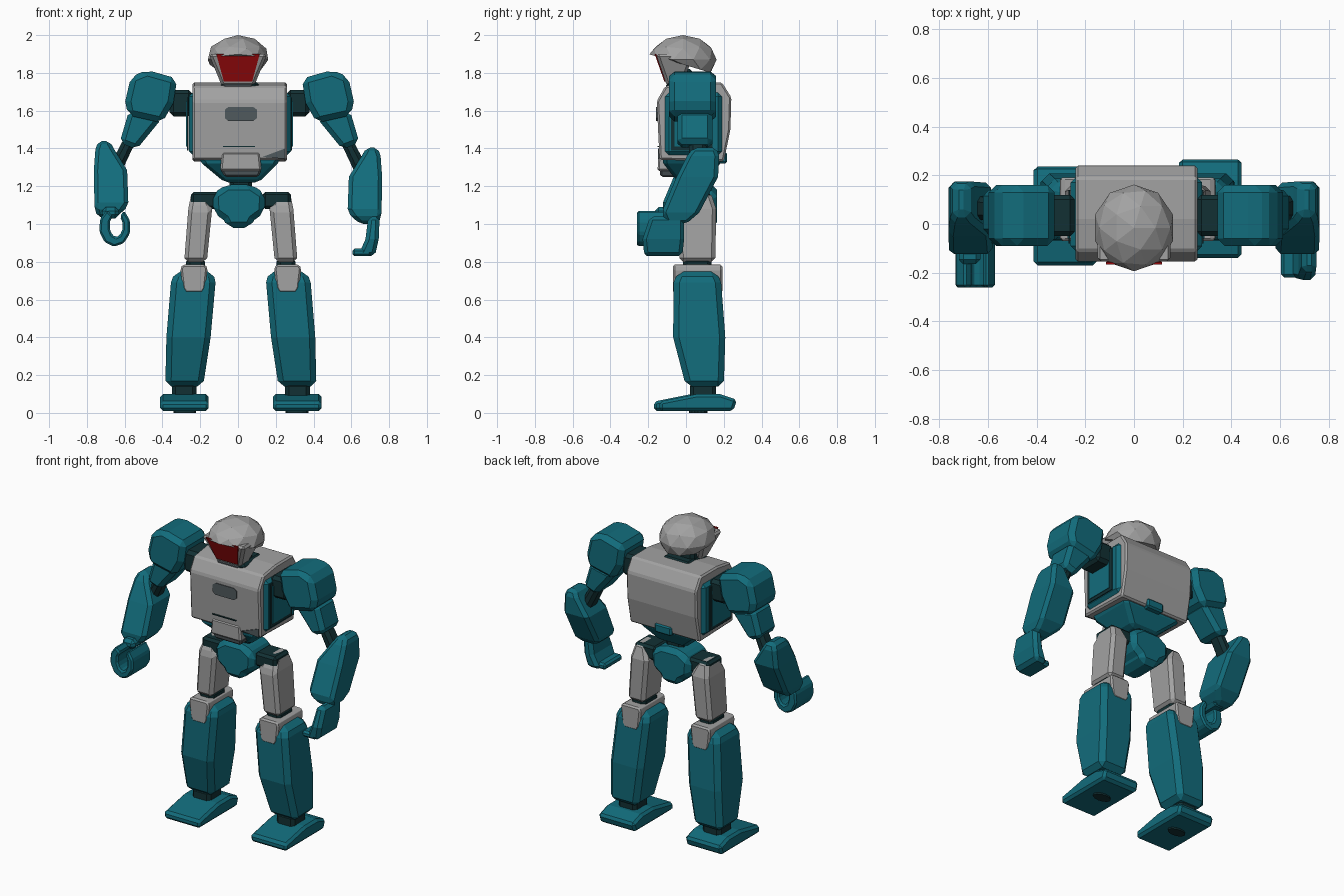
import bpy, bmesh, math
from mathutils import Vector

cube = bpy.data.objects.get("Cube")
if cube:
    bpy.data.objects.remove(cube, do_unlink=True)


def material(name, red, green, blue):
    mat = bpy.data.materials.new(name)
    mat.use_nodes = True
    mat.diffuse_color = (red, green, blue, 1)
    shader = mat.node_tree.nodes["Principled BSDF"]
    shader.inputs["Base Color"].default_value = mat.diffuse_color
    return mat


TEAL = material("teal armour", .006, .15, .2)
GREY = material("light grey armour", .36, .36, .36)
DARK = material("dark joints", .006, .03, .034)
RED = material("red visor", .33, .003, .004)
SLATE = material("slate panels", .08, .1, .11)
ORIGIN = Vector((0, 0, 0))


def finish(name, bm, mat, bevel):
    """Turn a bmesh into an object with chamfered corners."""
    bmesh.ops.recalc_face_normals(bm, faces=bm.faces)
    mesh = bpy.data.meshes.new(name)
    bm.to_mesh(mesh)
    bm.free()
    mesh.materials.append(mat)
    part = bpy.data.objects.new(name, mesh)
    bpy.context.collection.objects.link(part)
    if bevel:
        chamfer = part.modifiers.new("chamfer", 'BEVEL')
        chamfer.width = bevel
        chamfer.segments = 1
        chamfer.limit_method = 'ANGLE'


def skin(name, mat, rings, bevel, side, shift):
    """Close a tube through rings of points, mirrored by side and moved by shift."""
    bm = bmesh.new()
    loops = [[bm.verts.new(Vector((side * x, y, z)) + shift) for x, y, z in ring]
             for ring in rings]
    for low, high in zip(loops, loops[1:]):
        for i in range(len(low)):
            bm.faces.new((low[i - 1], low[i], high[i], high[i - 1]))
    bm.faces.new(loops[0])
    bm.faces.new(loops[-1])
    finish(name, bm, mat, bevel)


def prism(name, mat, axis, span, outline, bevel=.01, side=1, shift=ORIGIN):
    """Extrude an outline across the span of one axis."""
    place = {'x': lambda u, v, w: (w, u, v),
             'y': lambda u, v, w: (u, w, v),
             'z': lambda u, v, w: (u, v, w)}[axis]
    rings = [[place(u, v, w) for u, v in outline] for w in span]
    skin(name, mat, rings, bevel, side, shift)


def loft(name, mat, *sections, bevel=.02, side=1, shift=ORIGIN):
    """Stack level rectangles given as x, y, z, half width, half depth."""
    corners = ((-1, -1), (1, -1), (1, 1), (-1, 1))
    rings = [[(x + i * w, y + j * d, z) for i, j in corners] for x, y, z, w, d in sections]
    skin(name, mat, rings, bevel, side, shift)


def block(name, mat, centre, half, **options):
    """Chamfered box from its centre and half sizes."""
    (x, y, z), (w, d, h) = centre, half
    loft(name, mat, (x, y, z - h, w, d), (x, y, z + h, w, d), **options)


def arc(x, y, width, height, start, end, steps):
    """Points along part of an ellipse, angles in degrees."""
    angles = [math.radians(start + (end - start) * i / steps) for i in range(steps + 1)]
    return [(x + width * math.cos(a), y + height * math.sin(a)) for a in angles]


def mirrored(half, centre):
    """Complete a symmetric outline from its right half."""
    return ([(centre + u, v) for u, v in half]
            + [(centre - u, v) for u, v in reversed(half)])


# Torso: grey shell wrapped over a wider teal core
shell_profile = [(-.14, 1.34), (-.155, 1.65), (-.11, 1.73), (.02, 1.75),
                 (.19, 1.75), (.24, 1.67), (.235, 1.5), (.2, 1.33)]
prism("chest_shell", GREY, 'x', (-.24, .26), shell_profile)
block("torso_core", TEAL, (.01, .04, 1.53), (.27, .165, .18), bevel=.035)
loft("belly", TEAL, (.01, .03, 1.38, .235, .16), (.01, .03, 1.32, .2, .15),
     (.02, .04, 1.22, .09, .08))
block("waist_joint", DARK, (.015, .05, 1.2), (.06, .06, .05))
loft("belly_tab", GREY, (.015, -.1, 1.28, .11, .05), (.015, -.1, 1.38, .1, .048), bevel=.01)
loft("belly_tab_tip", SLATE, (.02, -.09, 1.25, .09, .045), (.015, -.09, 1.29, .11, .05),
     bevel=.01)
block("back_notch", TEAL, (.015, .19, 1.35), (.06, .028, .03), bevel=.01)
badge = mirrored([(.065, 1.545), (.085, 1.56), (.085, 1.605), (.065, 1.62)], .015)
prism("chest_badge", SLATE, 'y', (-.158, -.15), badge, bevel=0)
block("chest_slot", DARK, (.005, -.147, 1.41), (.085, .004, .003), bevel=0)
prism("chest_corner_mark", SLATE, 'y', (-.148, -.139), [(.13, 1.355), (.25, 1.345), (.25, 1.4)],
      bevel=0)
block("collar", DARK, (.01, 0, 1.73), (.1, .1, .028))
block("neck", DARK, (.005, -.025, 1.76), (.08, .065, .06))

# Pelvis
pelvis_half = [(.06, .98), (.08, 1.02), (.135, 1.06), (.14, 1.16), (.065, 1.21)]
prism("pelvis", TEAL, 'y', (-.06, .165), mirrored(pelvis_half, .005), bevel=.03)

# Head: dome clipped along a slanted brim
dome = bmesh.new()
bmesh.ops.create_icosphere(dome, subdivisions=2, radius=1)
for vert in dome.verts:
    x, y, z = vert.co
    y = .178 * y - .016
    vert.co = (.168 * x, y, max(.13 * z + 1.87, 1.84 - .3 * y))
finish("helmet_dome", dome, GREY, 0)

# Tapering face with a visor plate lying on its sloped front
face_bottom, face_top = 1.73, 1.9
loft("face_guard", GREY, (0, -.06, face_bottom, .085, .04), (0, -.06, face_top, .155, .1),
     bevel=.015)
block("chin", SLATE, (0, -.06, 1.73), (.08, .045, .015), bevel=.01)
loft("visor", RED, (0, -.111, 1.755, .075, .004), (0, -.162, face_top, .115, .004), bevel=0)

for label, side in (("left", 1), ("right", -1)):
    left = side > 0
    arm = dict(side=side, shift=Vector((.008, 0, 0)))

    # Recessed side panel
    block(label + "_side_frame", DARK, (.274, .03, 1.53), (.004, .11, .14), bevel=0, **arm)
    block(label + "_side_panel", TEAL, (.278, .03, 1.53), (.004, .09, .12), bevel=0, **arm)

    # Shoulder and upper arm
    block(label + "_shoulder_joint", DARK, (.31, .035, 1.64), (.06, .085, .07), **arm)
    prism(label + "_shoulder", TEAL, 'y', (-.09, .16),
          [(.33, 1.77), (.49, 1.815), (.575, 1.78), (.605, 1.65), (.59, 1.575),
           (.41, 1.535), (.35, 1.64)], bevel=.03, **arm)
    prism(label + "_upper_arm", TEAL, 'y', (-.045, .14),
          [(.41, 1.56), (.585, 1.6), (.635, 1.43), (.545, 1.395)], bevel=.025, **arm)

    # Elbow and forward-slanting forearm
    loft(label + "_elbow", DARK, (.66, .07, 1.27, .04, .05), (.57, .06, 1.45, .035, .045),
         side=side)
    lift = Vector((0, 0, 0 if left else .035))
    loft(label + "_forearm", TEAL, (.695, -.05, 1, .05, .05), (.67, -.03, 1.06, .09, .1),
         (.675, .06, 1.25, .088, .11), (.705, .09, 1.36, .05, .085),
         (.71, .1, 1.405, .03, .06), side=side, shift=lift)

    # Hip, thigh and knee
    leg = dict(side=side, shift=Vector((.015, 0, 0)))
    block(label + "_hip", DARK, (.19, .055, 1.125), (.075, .075, .045), bevel=.015, **leg)
    loft(label + "_thigh", GREY, (.24, .06, .8, .06, .095), (.215, .06, 1.08, .063, .1),
         (.225, .07, 1.17, .035, .06), **leg)
    block(label + "_knee_joint", DARK, (.24, .06, .78), (.05, .075, .04), **leg)
    knee_half = [(.045, .635), (.06, .66), (.072, .765), (.06, .785)]
    prism(label + "_knee_cap", GREY, 'y', (-.069, .192), mirrored(knee_half, .248), **leg)

    # Shin, ankle and foot
    loft(label + "_shin", TEAL, (.3, .1, .14, .1, .1), (.277, .07, .4, .117, .138),
         (.252, .06, .69, .118, .126), (.248, .06, .75, .1, .1), bevel=.03, **leg)
    block(label + "_ankle", DARK, (.3, .09, .115), (.065, .07, .045), **leg)
    foot = dict(side=side, shift=Vector((.015, .03 if left else 0, 0)))
    prism(label + "_foot", TEAL, 'x', (.17, .427),
          [(-.17, .01), (.22, .01), (.24, .07), (.15, .1), (.03, .1), (-.17, .06)],
          bevel=.015, **foot)
    prism(label + "_sole_pad", DARK, 'z', (0, .015), arc(.297, .05, .06, .035, 0, 330, 11),
          bevel=0, **foot)

# Left hand hooks inward, right hand curls into an open ring
loft("left_palm", TEAL, (.68, -.12, .83, .045, .1), (.71, -.12, .92, .035, .11),
     (.72, -.1, 1.04, .03, .09))
block("left_fingers", TEAL, (.655, -.13, .85), (.05, .09, .02), bevel=.012)
outer = arc(-.652, .985, .085, .105, 120, 415, 8)
inner = arc(-.645, .99, .035, .06, 415, 120, 8)
prism("right_hand", TEAL, 'y', (-.26, -.07), outer + inner)
block("right_wrist", TEAL, (-.675, -.09, 1.06), (.045, .075, .03))
